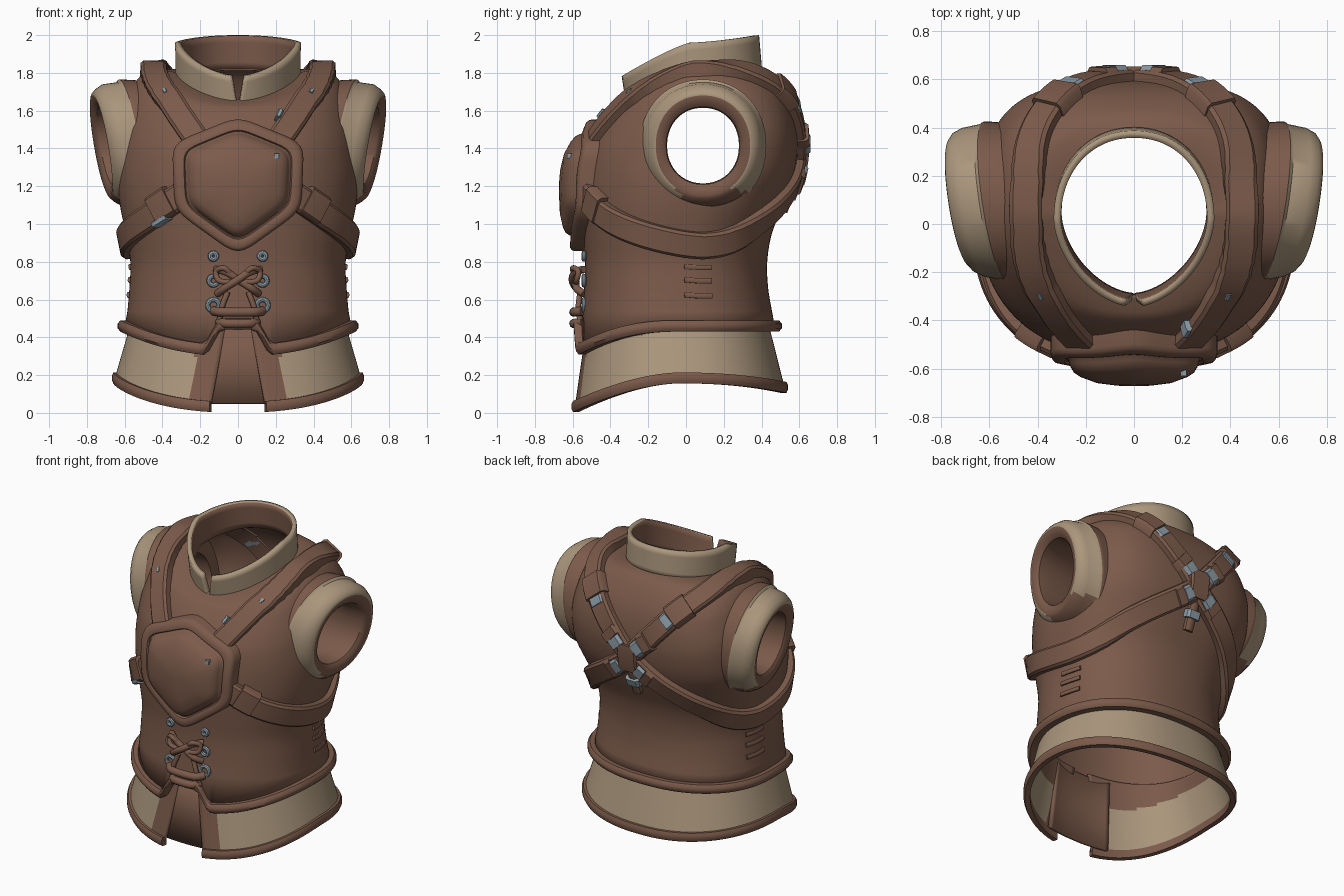
import bpy, bmesh, math
from mathutils import Vector
from mathutils.bvhtree import BVHTree

if "Cube" in bpy.data.objects:
    bpy.data.objects.remove(bpy.data.objects["Cube"])

def mat(name, c):
    m = bpy.data.materials.new(name)
    m.diffuse_color = (*c, 1)
    m.use_nodes = True
    m.node_tree.nodes["Principled BSDF"].inputs["Base Color"].default_value = m.diffuse_color
    return m
BROWN = mat("brown leather", (0.20, 0.104, 0.069))
TAN = mat("tan cloth", (0.41, 0.31, 0.205))
STEEL = mat("grey steel", (0.27, 0.34, 0.39))
TAU = 2 * math.pi

def catmull(pts, k):
    P = [Vector(p) for p in pts]
    out = []
    for i in range(len(P) - 1):
        a, b, c, d = P[max(i-1, 0)], P[i], P[i+1], P[min(i+2, len(P)-1)]
        for j in range(k):
            t = j / k
            out.append(0.5 * (2*b + (c-a)*t + (2*a-5*b+4*c-d)*t*t + (3*b-a-3*c+d)*t**3))
    return out + [P[-1]]

def grid(name, rows, cu=True, cv=False, mats=(BROWN,), rule=None, thick=0, cap=False, fix=False, inner=0):
    """Skin a list of point rows into a surface (rule 9 = hole)."""
    bm = bmesh.new()
    V = [[bm.verts.new(p) for p in r] for r in rows]
    n, m = len(V[0]), len(V)
    for j in range(m if cv else m - 1):
        for i in range(n if cu else n - 1):
            f = bm.faces.new((V[j][i], V[j][(i+1) % n], V[(j+1) % m][(i+1) % n], V[(j+1) % m][i]))
            if rule:
                f.material_index = rule(i, j, f.calc_center_median())
    if cap and cu:
        bm.faces.new(V[0]); bm.faces.new(V[-1])
    if cap and not cu:
        bm.faces.new([r[0] for r in V]); bm.faces.new([r[-1] for r in V])
    if fix:
        bmesh.ops.recalc_face_normals(bm, faces=bm.faces)
    bmesh.ops.delete(bm, geom=[f for f in bm.faces if f.material_index == 9], context='FACES')
    me = bpy.data.meshes.new(name)
    bm.to_mesh(me); bm.free()
    ob = bpy.data.objects.new(name, me)
    bpy.context.collection.objects.link(ob)
    for x in mats:
        me.materials.append(x)
    if thick:
        s = ob.modifiers.new("thickness", 'SOLIDIFY')
        s.thickness = thick
        s.material_offset = inner
    return ob

def pw(v, e=0.88):
    return math.copysign(abs(v) ** e, v)

def ring(p, ts, zfn=None):
    """Torso section: half width, front y, back y, z at front, side, back, roundness front and back."""
    rx, yf, yb, zf, zs, zb, ef, eb = (*p, .88, .88)[:8]
    out = []
    for t in ts:
        s, c = math.sin(t), math.cos(t)
        e = ef if c > 0 else eb
        z = zfn(t) if zfn else zs + ((zf if c > 0 else zb) - zs) * abs(c) ** 1.4
        out.append(Vector((rx * pw(s, e), (yf+yb)/2 - (yb-yf)/2 * pw(c, e), z)))
    return out

def around(n, g=None):
    return [TAU*i/n for i in range(n)] if g is None else [g + (TAU-2*g)*i/n for i in range(n+1)]

# Vest body, squarer over the shoulder blades
def rim_z(t):
    a = abs((t + math.pi) % TAU - math.pi)
    z = 0.46 - 0.13 * max(0, math.cos(t)) ** 2
    u = min(1, max(0, (a - 0.1) / 0.16))
    return z + 0.14 * (1 - u*u*(3-2*u))
flat = lambda rx, f, b, z, eb=.88: (rx, f, b, z, z, z, .88, eb)
sections = [flat(.585, -.55, .455, .54), flat(.575, -.54, .435, .66), flat(.57, -.535, .43, .8),
            flat(.595, -.545, .455, .95, .86), flat(.625, -.555, .515, 1.1, .78), flat(.64, -.55, .57, 1.25, .68),
            flat(.635, -.53, .592, 1.38, .64), (.625, -.495, .59, 1.46, 1.49, 1.48, .88, .63),
            (.60, -.455, .575, 1.53, 1.60, 1.58, .88, .65), (.57, -.42, .545, 1.58, 1.70, 1.67, .9, .68),
            (.52, -.385, .50, 1.62, 1.78, 1.75, .92, .75), (.45, -.35, .45, 1.64, 1.82, 1.81, 1, .85),
            (.315, -.30, .385, 1.66, 1.80, 1.84, 1.15, .95)]
N = 144
ts = around(N)
rows = [ring((.60, -.56, .47, 0, 0, 0), ts, rim_z)] + [ring(p, ts) for p in catmull(sections, 5)]
flatv = [v for r in rows for v in r]
quads = [(j*N+i, j*N+(i+1) % N, (j+1)*N+(i+1) % N, (j+1)*N+i) for j in range(len(rows)-1) for i in range(N)]
skin = BVHTree.FromPolygons(flatv, quads)
hole = lambda i, j, c: 9 if abs(c.x) > .3 and ((c.y-.09)/.26)**2 + ((c.z-1.415)/.27)**2 < 1 else 0
grid("vest_body", rows, rule=hole, thick=.025)

def trim(name, p, ts, zfn, h, closed, r=.035):
    prof = [(-.02, -h), (r*.6, -h), (r, -h*.4), (r, h*.4), (r*.6, h), (-.02, h)]
    rx, f, b = p
    grid(name, [ring((rx+d, f-d, b+d, 0, 0, 0), ts, lambda t: zfn(t)+e) for d, e in prof],
         cu=closed, cv=True, cap=not closed, fix=True)
trim("vest_bottom_trim", (.602, -.563, .472), ts, rim_z, .03, True)

# Skirt with a front split, tan with brown borders
def hem_z(t):
    c = math.cos(t)
    return .02 + .155 * (1 - c**1.5) if c > 0 else .175 - .05 * c * c
sk = []
for k in range(25):
    v = k / 24
    r = (.655 - .1*v, -.598 + .08*v, .525 - .1*v, 0, 0, 0)
    sk.append(ring(r, around(160, .185 - .11*v), lambda t: hem_z(t)*(1-v) + .52*v))
def skirt_rule(i, j, c):
    border = c.y < 0 and abs(c.x) < .25 - .13*(c.z-.1)
    return 1 if border or j < 2 or c.z > .44 - .13*max(0, -c.y/.57)**2 else 0
grid("skirt", sk, cu=False, mats=(TAN, BROWN), thick=.018, rule=skirt_rule)
trim("skirt_hem", (.648, -.595, .52), around(120, .185), lambda t: hem_z(t)+.01, .029, False, .02)
fl = [-.34 + .68*i/16 for i in range(17)]
grid("front_flap", [ring((.62-.06*v, -.57+.045*v, .5, 0, 0, 0), fl, lambda t: .05+.45*v) for v in (0, .5, 1)],
     cu=False, thick=.02)

# Collar, open and slightly pointed at the front
col = []
for k in range(6):
    v = k / 5
    col.append(ring((.33+.003*v, -.315-.03*v, .402-.015*v, 1.625+.155*v, 1.77+.19*v, 1.825+.175*v, 1.15, .95),
                    around(90, .03+.12*v)))
grid("collar", col, cu=False, mats=(TAN, BROWN), thick=.03, inner=1)

# Sleeve openings: (x, radius y, radius z), tilted forward and down
prof = [(.38, .32, .34), (.55, .335, .35), (.57, .335, .35), (.585, .325, .335), (.66, .31, .325), (.70, .29, .30),
        (.72, .265, .28), (.725, .25, .265), (.715, .21, .225), (.70, .195, .205), (.60, .19, .20), (.38, .22, .23)]
for sgn, side in ((1, "left"), (-1, "right")):
    rs = []
    for x, ry, rz in prof:
        rr = []
        for t in around(64):
            dy, dz = ry*pw(math.cos(t), .95), rz*pw(math.sin(t), .95)
            rr.append(Vector((sgn*(x + .15*dy + .17*dz), .09+dy, 1.415+dz)))
        rs.append(rr)
    grid("sleeve_opening_" + side, rs, cv=True, mats=(BROWN, TAN), fix=True,
         rule=lambda i, j, c: 1 if 2 <= j <= 6 and (c.z > 1.18 or (c.y < -.02 and j < 6)) else 0)

# Straps that hug the body surface
def hug(p):
    loc, n, _, _ = skin.find_nearest(Vector(p))
    return loc, (n if n.dot(loc - Vector((0, 0.03, 1.2))) > 0 else -n)

def strap(name, pts, w, th, m=BROWN, k=10):
    hp = [hug(p) for p in catmull(pts, k)]
    P = [a for a, _ in hp]
    rs = []
    for i, (p, n) in enumerate(hp):
        lo, hi = max(i-1, 0), min(i+1, len(P)-1)
        n = sum((hp[q][1] for q in range(max(0, i-2), min(len(hp), i+3))), Vector()).normalized()
        s = n.cross(P[hi] - P[lo]).normalized()
        b = min(.015, w*.25)
        rs.append([p + s*a + n*h for a, h in ((-w/2, -.04), (-w/2, th*.7), (-w/2+b, th), (w/2-b, th), (w/2, th*.7), (w/2, -.04))])
    return grid(name, rs, mats=(m,), cap=True, fix=True)

for sx, side in ((1, "left"), (-1, "right")):
    M = lambda pts: [(sx*x, y, z) for x, y, z in pts]
    strap("shoulder_strap_" + side, M([(.2, -.5, 1.42), (.32, -.42, 1.6), (.43, -.22, 1.78), (.45, .1, 1.87),
          (.42, .35, 1.8), (.29, .52, 1.66), (.02, .62, 1.36)]), .135, .045)
    strap("under_arm_strap_" + side, M([(.25, -.52, 1.18), (.44, -.42, 1.05), (.58, -.2, .94), (.61, .1, .88),
          (.52, .34, .935), (.32, .52, 1.09), (.02, .6, 1.31)]), .14, .048)
    # keepers and steel fittings
    strap("front_keeper_" + side, M([(.34, -.48, 1.13), (.43, -.43, 1.07)]), .16, .06, k=4)
    strap("back_keeper_" + side, M([(.35, .46, 1.72), (.27, .53, 1.64)]), .155, .06, k=4)
    strap("back_buckle_" + side, M([(.27, .53, 1.64), (.24, .55, 1.605)]), .11, .055, STEEL, k=3)
    strap("strap_rivet_" + side, M([(.385, -.32, 1.705), (.4, -.30, 1.725)]), .03, .05, STEEL, k=2)
    for i, dz in enumerate((.075, -.065)):
        strap(f"back_fitting_{side}_{i}", M([(.06, .61, 1.335+dz*.9), (.105, .61, 1.335+dz*1.5)]), .10, .066, STEEL, k=3)
        strap(f"back_fitting_loop_{side}_{i}", M([(.105, .61, 1.335+dz*1.5), (.15, .59, 1.335+dz*2)]), .13, .062, k=3)
    # side creases
    for z in (.77, .70, .62):
        strap(f"side_crease_{side}_{z}", M([(.56, -.01, z+.005), (.57, .06, z), (.56, .14, z)]), .028, .013, k=4)
strap("front_keeper_plate", [(-.345, -.46, 1.045), (-.42, -.43, 1.0)], .04, .063, STEEL, k=3)
strap("front_strap_plate", [(.215, -.48, 1.575), (.235, -.46, 1.625)], .03, .053, STEEL, k=3)
strap("back_knot", [(0, .6, 1.25), (0, .61, 1.43)], .15, .06, k=6)
strap("back_tail", [(0, .6, 1.28), (0, .55, 1.05)], .06, .035, k=6)
strap("back_tail_tip", [(0, .57, 1.18), (0, .56, 1.13)], .10, .05, STEEL, k=3)

# Domed shield plate on the chest
hexa = [(0, 1.57), (.35, 1.425), (.335, 1.07), (0, .83), (-.335, 1.07), (-.35, 1.425)]
out = [Vector(hexa[i]).lerp(Vector(hexa[(i+1) % 6]), j/10) for i in range(6) for j in range(10)]
for _ in range(4):
    out = [(out[i-1] + out[i]*2 + out[(i+1) % 60]) / 4 for i in range(60)]
rs = []
for s, h in ((1, -.1), (1, .04), (.985, .055), (.95, .063), (.87, .063), (.83, .058), (.81, .045), (.79, .048),
             (.765, .07), (.73, .088), (.65, .102), (.45, .118), (.2, .122), (.01, .122)):
    rr = []
    for p in out:
        x, z = p.x*s, 1.22 + (p.y-1.22)*s
        rr.append(Vector((x, -.55 + .75*max(0, z-1.2)**2 + .35*x*x - h, z)))
    rs.append(rr)
grid("chest_plate", rs, cap=True, fix=True)
bpy.ops.mesh.primitive_cube_add(size=.025, location=(.205, -.617, 1.36))
bpy.context.object.name = "plate_stud"
bpy.context.object.data.materials.append(STEEL)

# Front lacing
def cord(name, pts, r):
    c = bpy.data.curves.new(name, 'CURVE')
    c.dimensions = '3D'; c.bevel_depth = r; c.bevel_resolution = 3; c.use_fill_caps = True
    q = catmull(pts, 6)
    sp = c.splines.new('POLY')
    sp.points.add(len(q) - 1)
    for a, b in zip(sp.points, q):
        a.co = (*b, 1)
    c.materials.append(BROWN)
    bpy.context.collection.objects.link(bpy.data.objects.new(name, c))
for sx in (1, -1):
    cord(f"lace_cross_{sx}", [(-.12*sx, -.54, .76), (-.06*sx, -.585, .745), (0, -.592 + .01*sx, .705), (.07*sx, -.58, .66), (.11*sx, -.54, .63)], .02)
    cord(f"lace_loop_{sx}", [(.02*sx, -.58, .71), (.07*sx, -.60, .765), (.115*sx, -.57, .75), (.1*sx, -.58, .70), (.02*sx, -.585, .69)], .015)
    cord(f"lace_edge_{sx}", [(.055*sx, -.56, .64), (.085*sx, -.57, .56), (.1*sx, -.56, .48)], .015)
    for z, r in ((.83, .017), (.70, .024), (.57, .03)):
        bpy.ops.mesh.primitive_torus_add(location=(.13*sx, -.54, z), rotation=(math.pi/2, 0, 0), major_radius=r,
                                         minor_radius=.013, major_segments=20, minor_segments=8)
        bpy.context.object.name = f"eyelet_{sx}_{z}"
        bpy.context.object.data.materials.append(STEEL)
for z, w in ((.54, .13), (.48, .10)):
    cord(f"lace_bar_{z}", [(-w, -.545, z), (-w*.6, -.588, z-.006), (w*.6, -.588, z-.006), (w, -.545, z)], .025)

# Smooth shading with sharp edges kept
for o in bpy.data.objects:
    o.select_set(o.type == 'MESH')
    if o.type == 'MESH':
        bpy.context.view_layer.objects.active = o
bpy.ops.object.shade_smooth_by_angle(angle=math.radians(40))
